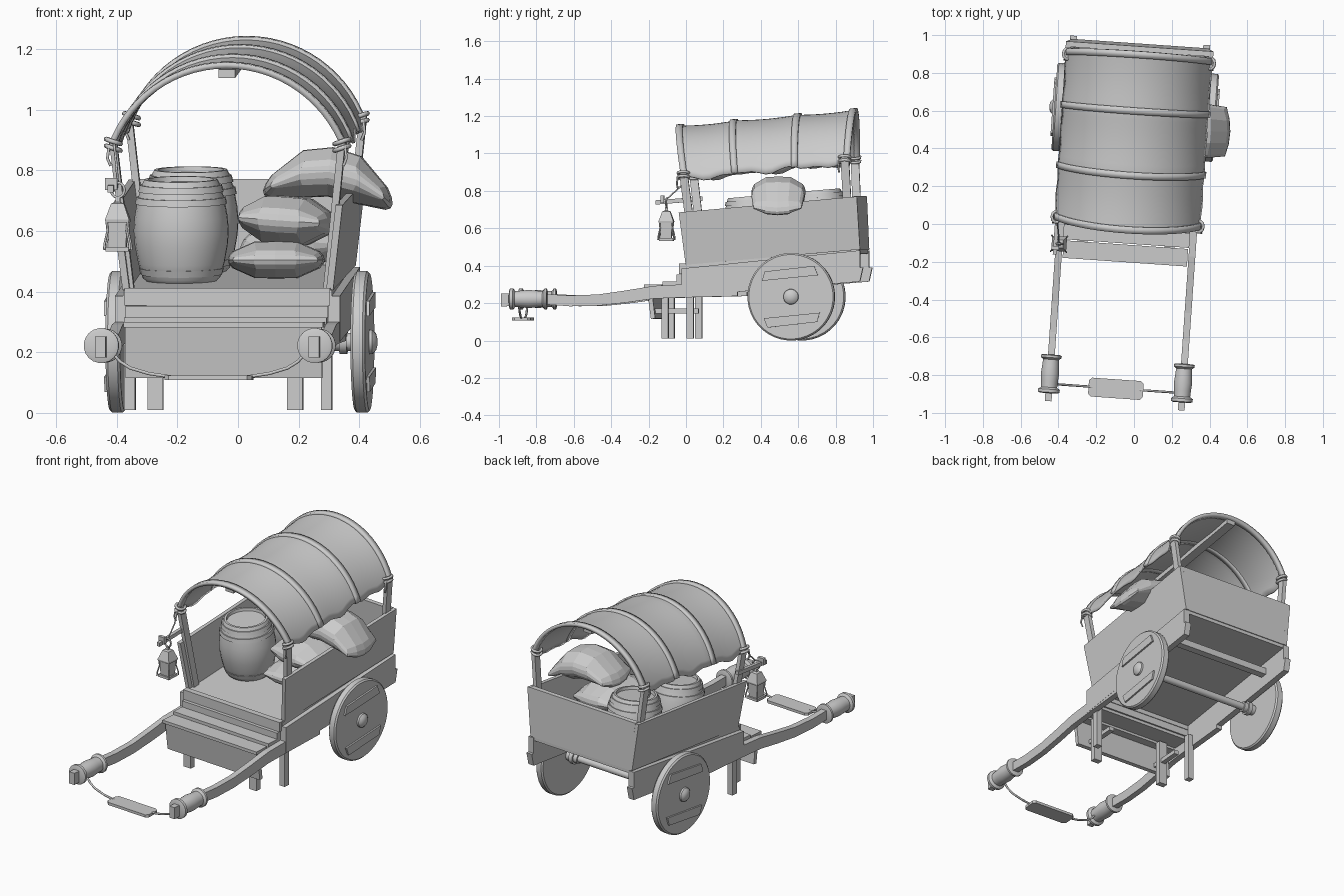
import bpy, bmesh
from math import radians, sin, cos, pi
from mathutils import Matrix, Vector

if "Cube" in bpy.data.objects:
    bpy.data.objects.remove(bpy.data.objects["Cube"])

SLOPE = 0.089                      # the bed rises toward the rear
SIDES = ((-1, "left"), (1, "right"))


def finish(name, bm, smooth=False):
    bmesh.ops.recalc_face_normals(bm, faces=bm.faces)
    me = bpy.data.meshes.new(name)
    bm.to_mesh(me)
    bm.free()
    ob = bpy.data.objects.new(name, me)
    bpy.context.collection.objects.link(ob)
    if smooth:
        bpy.ops.object.select_all(action='DESELECT')
        ob.select_set(True)
        bpy.context.view_layer.objects.active = ob
        bpy.ops.object.shade_smooth_by_angle(angle=radians(35))
    return ob


def slab(name, yz, x0, x1, flare=0.0, zref=0.0):
    """Side profile extruded along x; flare shifts x with height."""
    bm = bmesh.new()
    a, b = [[bm.verts.new((x + flare * (z - zref), y, z)) for y, z in yz] for x in (x0, x1)]
    n = len(yz)
    bm.faces.new(a)
    bm.faces.new(b)
    for i in range(n):
        j = (i + 1) % n
        bm.faces.new((a[i], a[j], b[j], b[i]))
    return finish(name, bm)


def box(name, x0, x1, y0, y1, z0, z1, slope=0.0):
    yz = [(y0, z0 + slope * y0), (y1, z0 + slope * y1), (y1, z1 + slope * y1), (y0, z1 + slope * y0)]
    return slab(name, yz, x0, x1)


def lathe(name, profile, mat, n=28, smooth=True):
    bm = bmesh.new()
    rings = [[bm.verts.new(mat @ Vector((r * cos(2 * pi * (i + .5) / n), r * sin(2 * pi * (i + .5) / n), h)))
              for i in range(n)] for r, h in profile]
    for a, b in zip(rings, rings[1:]):
        for i in range(n):
            j = (i + 1) % n
            bm.faces.new((a[i], a[j], b[j], b[i]))
    bm.faces.new(rings[0])
    bm.faces.new(rings[-1])
    return finish(name, bm, smooth)


def rope(name, pts, r, cyclic=False):
    cu = bpy.data.curves.new(name, 'CURVE')
    cu.dimensions = '3D'
    cu.bevel_depth = r
    cu.bevel_resolution = 1
    cu.use_fill_caps = True
    sp = cu.splines.new('POLY')
    sp.points.add(len(pts) - 1)
    for p, c in zip(sp.points, pts):
        p.co = (*c, 1)
    sp.use_cyclic_u = cyclic
    ob = bpy.data.objects.new(name, cu)
    bpy.context.collection.objects.link(ob)


def at(x, y, z, axis=None, deg=0):
    m = Matrix.Translation((x, y, z))
    return m @ Matrix.Rotation(radians(deg), 4, axis) if axis else m


# Bed: floor, tailgate, front board, cross beam
box("bed_floor", -.345, .345, .0, .95, .38, .405, SLOPE)
bm = bmesh.new()
for w, y, z in ((.335, .955, .485), (.37, .94, .772)):
    for s in (-1, 1):
        for d in (0, .028):
            bm.verts.new((s * w, y - d, z))
bmesh.ops.convex_hull(bm, input=bm.verts)
finish("tailgate", bm)
box("front_board", -.34, .34, -.015, .02, .355, .412)
box("front_sill", -.335, .335, -.03, .02, .31, .352)
box("cross_beam", -.35, .35, .74, .78, .30, .34, SLOPE)

# Step: planks and front panel
box("step_plank_front", -.33, .33, -.205, -.112, .282, .3)
box("step_plank_back", -.335, .335, -.106, .01, .292, .315)
slab("step_panel", [(-.19, .285), (-.165, .285), (-.145, .118), (-.168, .115)], -.325, .325)

for s, side in SIDES:
    # Side boards, rails and shafts
    slab(f"{side}_side_board", [(.02, .405), (.955, .487), (.94, .77), (-.015, .685)],
         s * .325, s * .348, s * .12, .405)
    slab(f"{side}_rail", [(.0, .235), (.955, .315), (.972, .39), (.955, .39), (.955, .482), (.0, .385)],
         s * .335, s * .372)
    shaft = [(.3, .27, .065), (.0, .265, .07), (-.15, .258, .068), (-.3, .235, .065), (-.45, .216, .06),
             (-.6, .212, .058), (-.72, .22, .055), (-.967, .217, .07)]
    slab(f"{side}_shaft", [(y, z + h / 2) for y, z, h in shaft] + [(y, z - h / 2) for y, z, h in shaft[::-1]],
         s * .335, s * .371)
    # Hand grips
    lathe(f"{side}_grip", [(.045, 0), (.056, .004), (.056, .016), (.043, .026), (.045, .06), (.049, .1), (.045, .14),
                           (.043, .174), (.058, .184), (.058, .2), (.045, .205)],
          at(s * .353, -.72, .222, 'X', 90), 20)
    # Legs
    box(f"{side}_step_leg", s * .205, s * .257, -.115, -.08, .01, .285)
    box(f"{side}_rear_leg", s * .307, s * .343, .025, .062, .01, .3)
    box(f"{side}_leg_stretcher", s * .215, s * .245, -.165, .05, .145, .17)
    # Wheels with battens, hubs and axle collars
    axis = at(s * .405, .59, .234, 'Y', 90 * s)
    lathe(f"{side}_wheel", [(.226, -.024), (.234, -.016), (.234, .016), (.226, .024)], axis, 40)
    lathe(f"{side}_hub", [(.042, .02), (.04, .034), (.028, .045), (.01, .05)], axis, 16)
    lathe(f"{side}_axle_collar", [(.04, -.075), (.04, -.05)], axis, 16)
    lathe(f"{side}_axle_sleeve", [(.03, -.1), (.03, -.02)], axis, 16)
    for k, part in ((1, "upper"), (-1, "lower")):
        slab(f"{side}_wheel_{part}_batten",
             [(.59 + k * y, .234 + k * z) for y, z in ((-.14, .135), (.125, .165), (.145, .115), (-.155, .085))],
             s * .425, s * .439)
    # Cover posts with lashings
    for part, y0, y1, z0, z1 in (("front", .07, .01, .41, .9), ("rear", .9, .875, .48, .985)):
        slab(f"{side}_{part}_post", [(y0 - .022, z0), (y0 + .022, z0), (y1 + .022, z1), (y1 - .022, z1)],
             s * .313, s * .337, s * .11, .41)
        for k in (0, 1):
            rope(f"{side}_{part}_lashing_{k}",
                 [(s * .378 + .024 * cos(a * pi / 5), y1 + .03 * sin(a * pi / 5),
                   z1 - .005 - .022 * k + s * .008 * cos(a * pi / 5)) for a in range(10)], .008, True)
        rope(f"{side}_{part}_lashing_tail", [(s * .39, y1 - .028, z1 - .02), (s * .395, y1 - .034, z1 - .06),
                                             (s * .385, y1 - .03, z1 - .085)], .005)

lathe("axle", [(.021, -.39), (.021, .39)], at(0, .59, .234, 'Y', 90), 14)

# Yoke board hanging on ropes between the grips
bm = bmesh.new()
for z in (.108, .124):
    for sx in (-1, 1):
        for dx, dy in ((.145, .035), (.13, .05)):
            for sy in (-1, 1):
                bm.verts.new((sx * dx, -.877 + sy * dy, z))
bmesh.ops.convex_hull(bm, input=bm.verts)
finish("yoke_board", bm)
for s, side in SIDES:
    rope(f"{side}_yoke_rope", [(s * x, -.875, z) for x, z in
                               ((.32, .2), (.295, .17), (.26, .148), (.2, .13), (.12, .118))], .006)


# Arched cloth cover and hoops
def cover_strip(name, ys, radius, thick, a0):
    bm = bmesh.new()
    n = 28
    rows = []
    for y in ys:
        row = []
        e = a0(y)
        for i in range(n + 1):
            a = e + (pi - 2 * e) * i / n
            lean = .075 * (1 - y / .72)
            r = radius(y)
            row.append(bm.verts.new((r * cos(a), y - lean * (sin(a) - .34), .735 + .097 * y + r * sin(a))))
        rows.append(row)
    for a, b in zip(rows, rows[1:]):
        for i in range(n):
            bm.faces.new((a[i], a[i + 1], b[i + 1], b[i]))
    ob = finish(name, bm, True)
    mod = ob.modifiers.new("thickness", 'SOLIDIFY')
    mod.thickness = thick
    mod.offset = 0


hoops = (.015, .285, .605, .885)
cover_strip("cloth_cover", [.9 * i / 24 for i in range(25)],
            lambda y: .408 - .007 * abs(sin(pi * y / .3)), .01,
            lambda y: radians(20 - 3 * abs(sin(pi * y / .3)) + 1.2 * sin(y * 37)))
for i, y in enumerate(hoops):
    cover_strip(f"cover_hoop_{i}", (y - .017, y + .017), lambda y: .411, .02, lambda y: radians(19))
box("ridge_pole", -.028, .028, -.03, .9, 1.108, 1.135, .097)

# Lantern on its arm
LX, LY = -.353, -.132
box("lantern_arm", LX - .03, LX - .01, -.19, .06, .742, .765, .08)
box("lantern_arm_peg", LX - .04, LX, -.165, -.145, .735, .775)
rope("lantern_ring", [(LX + .022 * cos(a * pi / 6), LY, .735 + .025 * sin(a * pi / 6)) for a in range(12)], .005, True)
rope("lantern_cord", [(LX - .02, -.02, .885), (LX - .01, -.06, .82), (LX, LY, .755)], .004)
lathe("lantern_roof", [(.054, .628), (.056, .638), (.03, .69), (.012, .695), (.01, .712)], at(LX, LY, 0), 4, False)
lathe("lantern_body", [(.04, .545), (.046, .63)], at(LX, LY, 0), 4, False)
lathe("lantern_base", [(.054, .532), (.054, .547)], at(LX, LY, 0), 4, False)
for i in range(4):
    c, d = cos(pi / 4 + i * pi / 2), sin(pi / 4 + i * pi / 2)
    rope(f"lantern_wire_{i}", [(LX + r * c, LY + r * d, z) for r, z in
                               ((.05, .64), (.045, .6), (.057, .56), (.06, .538))], .004)

# Barrels standing on the sloped floor
for i, (x, y) in enumerate(((-.177, .36), (-.17, .72))):
    m = at(x, y, .405 + SLOPE * y, 'X', 5)
    lathe(f"barrel_{i}", [(.118, 0), (.128, .01), (.143, .06), (.154, .12), (.157, .165), (.154, .21), (.143, .27),
                          (.128, .32), (.12, .335), (.108, .335), (.105, .318)], m, 28)
    for k, (h, r0, r1) in enumerate(((.02, .133, .14), (.255, .151, .146), (.295, .14, .134))):
        lathe(f"barrel_{i}_band_{k}", [(r0 - .01, h), (r0 + .001, h), (r1 + .001, h + .022), (r1 - .01, h + .022)], m, 28)


# Sacks: faceted pillows, optionally draped
def sack(name, c, size, tilt=0, drape=0.0, turn=0):
    bm = bmesh.new()
    bmesh.ops.create_cube(bm, size=2)
    bmesh.ops.subdivide_edges(bm, edges=bm.edges, cuts=3, use_grid_fill=True)
    m = at(*c) @ Matrix.Rotation(radians(turn), 4, 'Z') @ Matrix.Rotation(radians(tilt), 4, 'Y')
    for v in bm.verts:
        x, y, z = v.co
        h = (1 - .55 * x ** 4) * (1 - .5 * y ** 4)
        p = Vector((x * (1 - .12 * y * y) * (1 - .1 * z * z), y * (1 - .1 * x * x) * (1 - .1 * z * z), z * h))
        v.co = m @ Vector((p.x * size[0], p.y * size[1], p.z * size[2] - drape * p.x * p.x))
    finish(name, bm)


sack("sack_bottom", (.13, .45, .505), (.16, .2, .062), 0, 0, 3)
sack("sack_middle", (.165, .47, .635), (.155, .2, .08), 4, 0, -5)
sack("sack_back", (.15, .76, .56), (.165, .12, .09), -5, .02, 8)
sack("sack_top", (.305, .515, .795), (.215, .145, .082), 6, .085, 2)

# Place the whole cart: slight turn on the ground
turn = Matrix.Rotation(radians(-4), 4, 'Z') @ Matrix.Translation((-.035, 0, 0))
for ob in bpy.context.scene.objects:
    ob.matrix_world = turn
